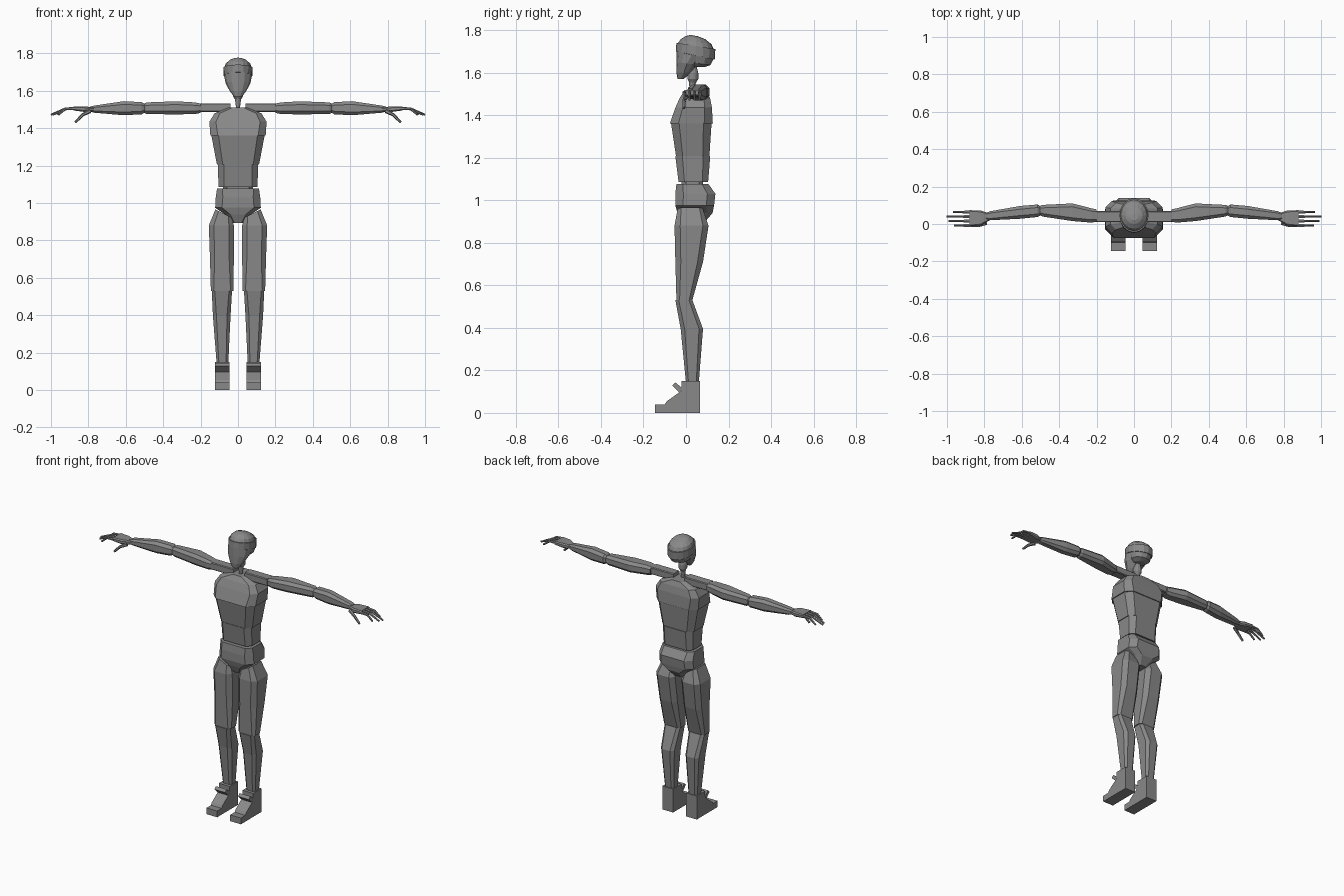
import bpy, bmesh
from math import sin, cos, tau
from mathutils import Vector

if "Cube" in bpy.data.objects:
    bpy.data.objects.remove(bpy.data.objects["Cube"])

colour = [.25, .25, .25, 1]
grey = bpy.data.materials.new("mid grey")
grey.use_nodes = True
grey.diffuse_color = colour
grey.node_tree.nodes["Principled BSDF"].inputs["Base Color"].default_value = colour


def skin(name, rings, sign=1):
    """Join rings of points into a closed solid, mirrored in x when sign is -1."""
    bm = bmesh.new()
    rows = [[bm.verts.new((x * sign, y, z)) for x, y, z in ring] for ring in rings]
    for low, high in zip(rows, rows[1:]):
        for i in range(len(low)):
            bm.faces.new((low[i - 1], low[i], high[i], high[i - 1]))
    bm.faces.new(rows[0])
    bm.faces.new(rows[-1])
    bmesh.ops.recalc_face_normals(bm, faces=bm.faces)
    mesh = bpy.data.meshes.new(name)
    bm.to_mesh(mesh)
    bm.free()
    mesh.materials.append(grey)
    bpy.context.collection.objects.link(bpy.data.objects.new(name, mesh))


def chamfered(half_u, half_v, cut):
    """Rectangle outline with cut corners, around the origin."""
    c = cut * min(half_u, half_v)
    quarter = [(half_u, half_v - c), (half_u - c, half_v)]
    upper = quarter + [(-u, v) for u, v in reversed(quarter)]
    return upper + [(-u, -v) for u, v in upper]


def slab(z, half, front, back, x=0, slope=0, cut=.4):
    """Level section of the torso or a leg; slope raises it towards the outside."""
    middle = (front + back) / 2
    return [(x + u, middle + v, z + slope * u) for u, v in chamfered(half, (back - front) / 2, cut)]


def cuff(x, y, z, deep, tall, cut=.5):
    """Section across an arm."""
    return [(x, y + u, z + v) for u, v in chamfered(deep / 2, tall / 2, cut)]


def oval(z, half, front, back, drop=0, sides=12):
    """Oval section with a point at the front; drop lowers its back."""
    points = []
    for i in range(sides):
        angle = tau * i / sides
        t = (1 - cos(angle)) / 2
        points.append((half * sin(angle), front + (back - front) * t, z - drop * t))
    return points


def finger(name, points, radius, sign):
    """Tapering six-sided tube along a few points."""
    rings = []
    for i, point in enumerate(points):
        start, end = points[max(i - 1, 0)], points[min(i + 1, len(points) - 1)]
        along = (Vector(end) - Vector(start)).normalized()
        side = along.cross(Vector((0, 1, 0))).normalized()
        other = along.cross(side)
        size = radius * (1 - i / 5)
        rings.append([Vector(point) + size * (side * cos(tau * k / 6) + other * sin(tau * k / 6))
                      for k in range(6)])
    skin(name, rings, sign)


# Head
skin("face", [
    oval(z=1.57, half=.022, front=-.04, back=-.01),
    oval(z=1.6, half=.045, front=-.045, back=.025),
    oval(z=1.65, half=.067, front=-.045, back=.055, drop=.015),
    oval(z=1.7, half=.074, front=-.045, back=.1, drop=.035)])
skin("skull_base", [
    oval(z=1.625, half=.035, front=.015, back=.085),
    oval(z=1.65, half=.06, front=0, back=.115, drop=.015),
    oval(z=1.7, half=.072, front=-.03, back=.13, drop=.035)])
skin("head_band", [
    oval(z=1.7, half=.077, front=-.048, back=.135, drop=.04, sides=16),
    oval(z=1.74, half=.078, front=-.045, back=.138, drop=.03, sides=16)])
skin("head_cap", [
    oval(z=1.735, half=.074, front=-.04, back=.133, drop=.03, sides=16),
    oval(z=1.757, half=.066, front=-.025, back=.12, drop=.024, sides=16),
    oval(z=1.772, half=.045, front=0, back=.09, drop=.015, sides=16),
    oval(z=1.777, half=.02, front=.02, back=.055, drop=.006, sides=16)])

# Neck
skin("neck", [
    oval(z=1.49, half=.008, front=.02, back=.04),
    oval(z=1.56, half=.017, front=.013, back=.047)])
skin("neck_joint", [
    oval(z=1.55, half=.014, front=.018, back=.046),
    oval(z=1.57, half=.026, front=.006, back=.058),
    oval(z=1.595, half=.026, front=.006, back=.058),
    oval(z=1.63, half=.016, front=.016, back=.05)])

# Torso
skin("chest", [
    slab(z=1.36, half=.148, front=-.076, back=.126),
    slab(z=1.435, half=.153, front=-.05, back=.122),
    slab(z=1.48, half=.125, front=-.03, back=.113),
    slab(z=1.51, half=.05, front=-.01, back=.1)])
skin("ribs", [
    slab(z=1.207, half=.113, front=-.047, back=.11),
    slab(z=1.36, half=.142, front=-.07, back=.12)])
skin("abdomen", [
    slab(z=1.085, half=.104, front=-.035, back=.104),
    slab(z=1.207, half=.108, front=-.05, back=.114)])
skin("waist_joint", [slab(z, half=.08, front=-.02, back=.08) for z in (1.06, 1.1)])
skin("pelvis", [
    slab(z=.893, half=.03, front=-.02, back=.085),
    slab(z=.94, half=.07, front=-.04, back=.125),
    slab(z=.975, half=.122, front=-.05, back=.132),
    slab(z=1.03, half=.119, front=-.05, back=.138),
    slab(z=1.077, half=.112, front=-.045, back=.105)])

for side, sign in (("left", 1), ("right", -1)):
    # Arm
    skin(side + "_collar_bar", [cuff(x, y=.04, z=1.51, deep=.06, tall=.046, cut=.2) for x in (.04, .2)], sign)
    skin(side + "_upper_arm", [
        cuff(x=.2, y=.045, z=1.507, deep=.066, tall=.05),
        cuff(x=.23, y=.046, z=1.507, deep=.077, tall=.062),
        cuff(x=.33, y=.063, z=1.509, deep=.094, tall=.07),
        cuff(x=.49, y=.071, z=1.507, deep=.062, tall=.062),
        cuff(x=.505, y=.072, z=1.507, deep=.045, tall=.045)], sign)
    skin(side + "_forearm", [
        cuff(x=.5, y=.07, z=1.507, deep=.05, tall=.045),
        cuff(x=.515, y=.071, z=1.507, deep=.067, tall=.065),
        cuff(x=.61, y=.062, z=1.507, deep=.068, tall=.075),
        cuff(x=.77, y=.044, z=1.502, deep=.048, tall=.038),
        cuff(x=.79, y=.042, z=1.502, deep=.035, tall=.027)], sign)

    # Hand
    skin(side + "_palm", [
        cuff(x=.77, y=.038, z=1.5, deep=.035, tall=.022),
        cuff(x=.82, y=.032, z=1.502, deep=.08, tall=.03),
        cuff(x=.88, y=.031, z=1.506, deep=.086, tall=.022)], sign)
    for i, (label, tip) in enumerate((("index", .96), ("middle", .99), ("ring", 1), ("little", .965))):
        y = i * .024 - .008
        finger(f"{side}_{label}_finger", [(.875, y, 1.506), (.925, y, 1.503), (tip, y, 1.472)], .009, sign)
    finger(side + "_thumb", [(.79, .005, 1.492), (.83, -.008, 1.472), (.87, -.01, 1.432)], .011, sign)

    # Leg
    skin(side + "_thigh", [
        slab(z=.53, x=.085, half=.06, front=-.045, back=.03),
        slab(z=.71, x=.086, half=.064, front=-.05, back=.08),
        slab(z=.88, x=.089, half=.067, front=-.054, back=.106),
        slab(z=.945, x=.078, half=.043, front=-.04, back=.08, slope=.5)], sign)
    skin(side + "_shin", [
        slab(z=.14, x=.083, half=.031, front=0, back=.06),
        slab(z=.395, x=.087, half=.047, front=-.025, back=.08),
        slab(z=.53, x=.086, half=.054, front=-.05, back=.03)], sign)

    # Foot and ankle flap, as side outlines drawn across the width
    foot = [(.065, 0), (.065, .15), (-.02, .15), (-.02, .105), (-.09, .055), (-.1, .04), (-.145, .04), (-.145, 0)]
    flap = [(-.015, .115), (-.05, .143), (-.065, .128), (-.03, .095)]
    for label, outline in (("foot", foot), ("ankle_flap", flap)):
        skin(f"{side}_{label}", [[(x, y, z) for y, z in outline] for x in (.046, .122)], sign)
